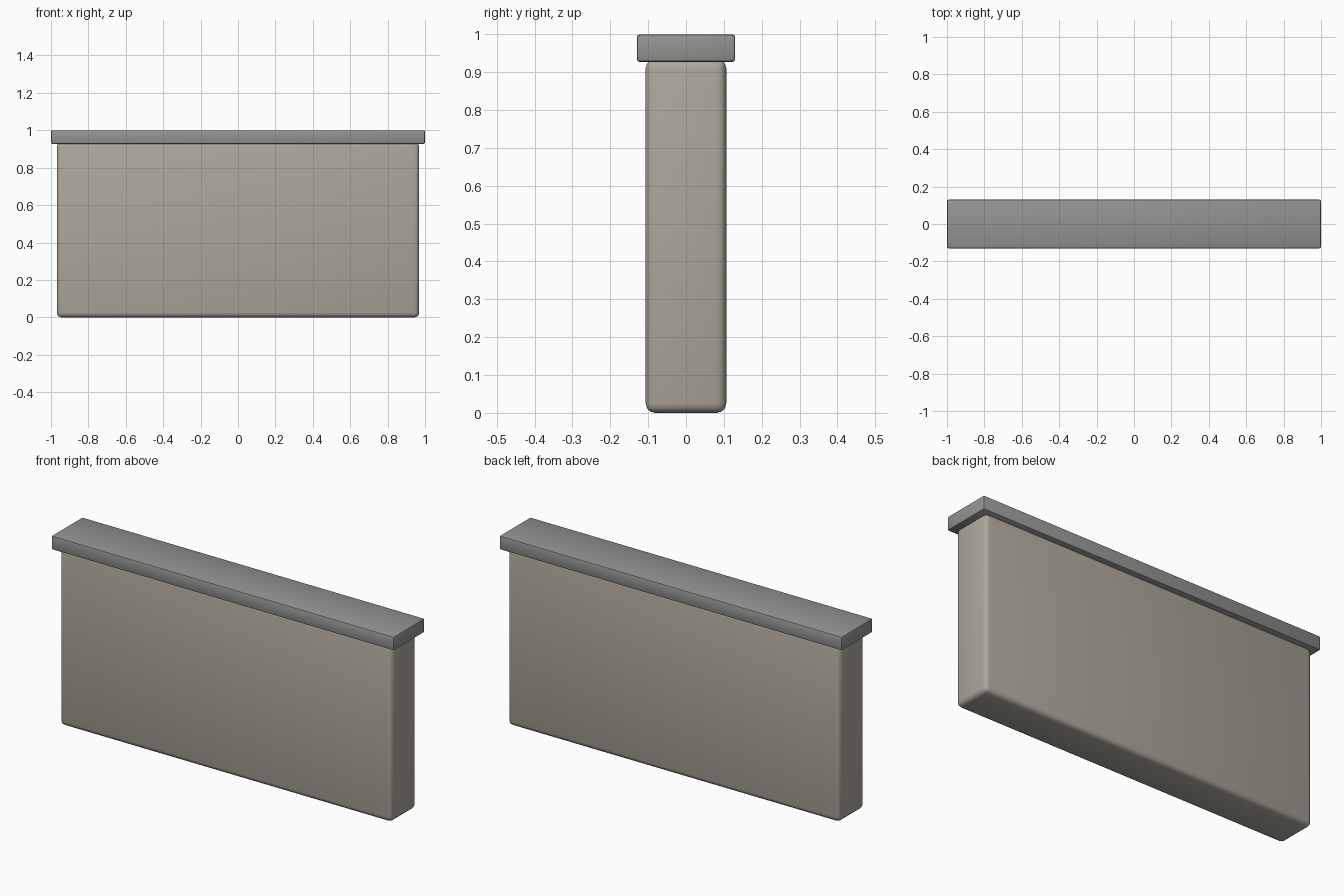
import bpy

if "Cube" in bpy.data.objects:
    bpy.data.objects.remove(bpy.data.objects["Cube"])


def material(name, color):
    mat = bpy.data.materials.new(name)
    mat.diffuse_color = (*color, 1)
    mat.use_nodes = True
    mat.node_tree.nodes["Principled BSDF"].inputs["Base Color"].default_value = mat.diffuse_color
    return mat


def block(name, size, z_bottom, bevel, segments, mat):
    """Rounded box centred on x = y = 0."""
    bpy.ops.mesh.primitive_cube_add(size=1, location=(0, 0, z_bottom + size[2] / 2))
    obj = bpy.context.object
    obj.name = name
    obj.scale = size
    bpy.ops.object.transform_apply(location=False, rotation=False, scale=True)
    mod = obj.modifiers.new("rounded_edges", "BEVEL")
    mod.width = bevel
    mod.segments = segments
    obj.data.materials.append(mat)
    bpy.ops.object.modifier_apply(modifier=mod.name)
    bpy.ops.object.shade_smooth_by_angle()
    return obj


plaster = material("warm_plaster", (0.42, 0.39, 0.33))
stone = material("grey_stone", (0.29, 0.30, 0.285))

# Wall body, its top edge tucked slightly into the coping
block("wall_body", (1.938, 0.213, 0.935), 0, 0.025, 3, plaster)

# Overhanging coping slab
block("wall_coping", (2.0, 0.26, 0.073), 0.927, 0.008, 2, stone)
